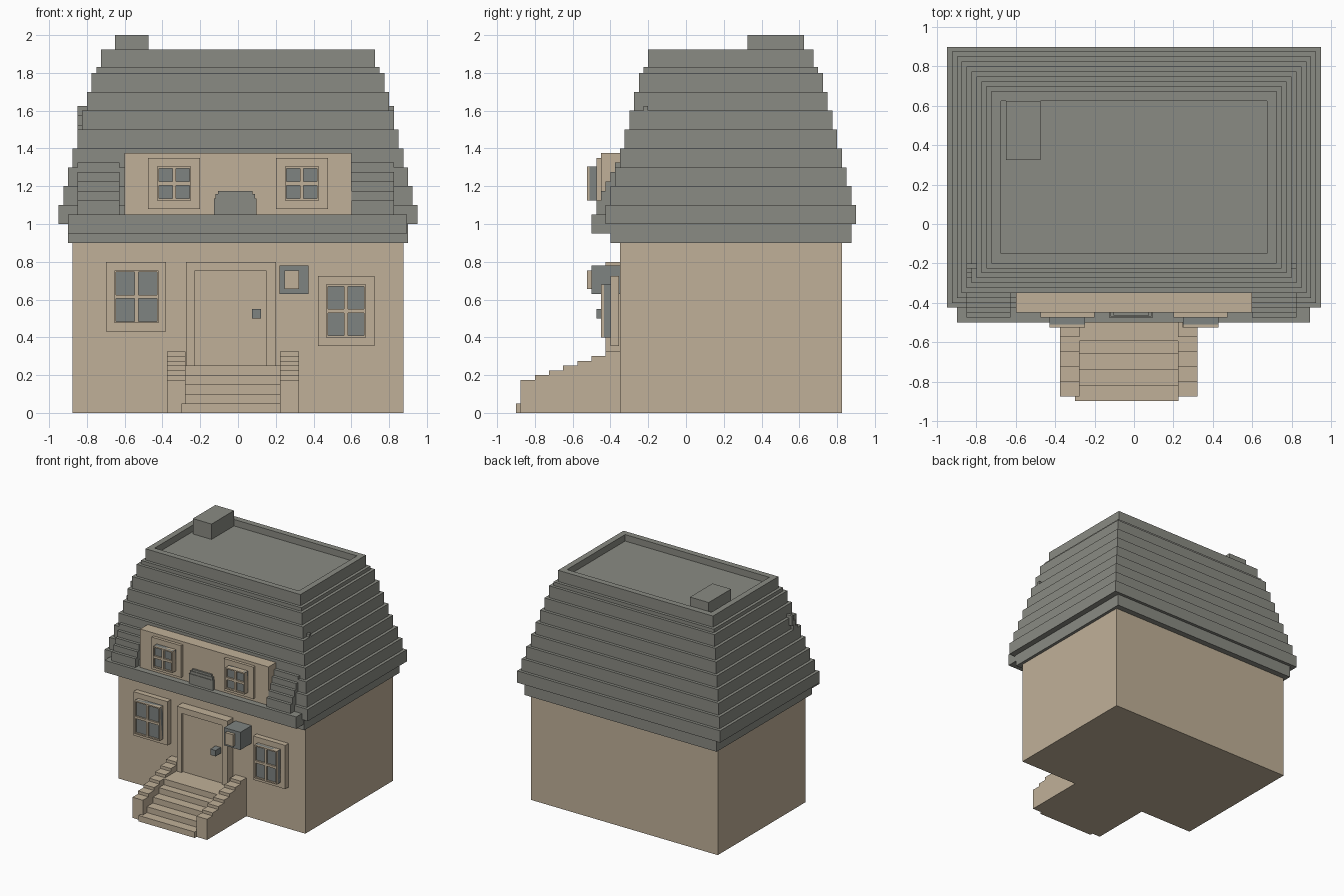
import bpy
import bmesh

cube = bpy.data.objects.get("Cube")
if cube:
    bpy.data.objects.remove(cube, do_unlink=True)


def material(name, rgb):
    m = bpy.data.materials.new(name)
    m.use_nodes = True
    color = (*rgb, 1)
    m.diffuse_color = color
    m.node_tree.nodes["Principled BSDF"].inputs["Base Color"].default_value = color
    return m


STONE = material("sand stone", (0.527, 0.434, 0.314))
SLATE = material("grey slate", (0.254, 0.258, 0.227))
GLASS = material("dull blue grey", (0.209, 0.227, 0.22))


def boxes(name, mat, *ranges):
    """One object made of axis-aligned boxes, each (x0, x1, y0, y1, z0, z1)."""
    bm = bmesh.new()
    for x0, x1, y0, y1, z0, z1 in ranges:
        made = bmesh.ops.create_cube(bm, size=1)
        for v in made["verts"]:
            v.co.x = x1 if v.co.x > 0 else x0
            v.co.y = y1 if v.co.y > 0 else y0
            v.co.z = z1 if v.co.z > 0 else z0
    mesh = bpy.data.meshes.new(name)
    bm.to_mesh(mesh)
    bm.free()
    mesh.materials.append(mat)
    ob = bpy.data.objects.new(name, mesh)
    bpy.context.collection.objects.link(ob)
    return ob


def window(name, wall, x0, x1, z0, z1, pane):
    """Surround plate, glazing block, four panes and the bars around them."""
    px0, px1, pz0, pz1 = pane
    plate, front = wall - 0.025, wall - 0.075
    boxes(name + "_surround", STONE, (x0, x1, plate, wall + 0.02, z0, z1))
    boxes(name + "_glass", GLASS, (px0, px1, front + 0.015, plate + 0.01, pz0, pz1))
    cx, cz = (px0 + px1) / 2, (pz0 + pz1) / 2
    b, h = 0.005, 0.01
    bars = [(x - w, x + w, front, plate, pz0, pz1)
            for x, w in ((px0 + b, b), (cx, h), (px1 - b, b))]
    bars += [(px0, px1, front, plate, z - w, z + w)
             for z, w in ((pz0 + b, b), (cz, h), (pz1 - b, b))]
    boxes(name + "_bars", STONE, *bars)


# Walls and eaves
boxes("house_walls", STONE, (-0.875, 0.875, -0.35, 0.825, 0, 0.92))
boxes("eave_band", SLATE, (-0.9, 0.9, -0.4, 0.875, 0.9, 1.0))
boxes("front_ledge", SLATE, (-0.9, 0.895, -0.5, -0.38, 0.95, 1.05))

# Stepped roof courses, each set in from the one below
courses = []
for i in range(9):
    s = 0.025 * i
    top = 1.1 + 0.1 * i if i < 8 else 1.83
    courses.append((s - 0.95, 0.95 - s, s - 0.425, 0.9 - s, 1 + 0.1 * i, top))
boxes("roof_courses", SLATE, *courses)

# Flat top with a raised rim
X, Y0, Y1, Z0, Z1, T = 0.725, -0.2, 0.675, 1.825, 1.925, 0.05
boxes("roof_deck", SLATE, (T - X, X - T, Y0 + T, Y1 - T, Z0, 1.87))
boxes("roof_rim", SLATE,
      (-X, X, Y0, Y0 + T, Z0, Z1), (-X, X, Y1 - T, Y1, Z0, Z1),
      (-X, T - X, Y0 + T, Y1 - T, Z0, Z1), (X - T, X, Y0 + T, Y1 - T, Z0, Z1))
boxes("chimney", SLATE, (-0.65, -0.475, 0.325, 0.625, 1.85, 2.0))

# Fine shingle steps on both sides of the dormer
for side, x0, x1 in (("right", -0.85, -0.627), ("left", 0.6, 0.825)):
    steps = []
    for k in range(11):
        y, z = -0.475 + 0.025 * k, 1.125 + 0.05 * k
        steps.append((x0, x1, y, y + 0.025 if k > 4 else -0.3, z - 0.085, z))
    boxes(side + "_shingle_steps", SLATE, *steps)

# Dormer with its windows and centre ornament
boxes("dormer", STONE, (-0.6, 0.6, -0.45, -0.25, 1.03, 1.375))
for side, cx in (("right", -0.338), ("left", 0.338)):
    window("dormer_window_" + side, -0.45, cx - 0.138, cx + 0.138, 1.08, 1.35,
           (cx - 0.09, cx + 0.09, 1.125, 1.305))
boxes("dormer_ornament", SLATE,
      (-0.128, 0.097, -0.475, -0.44, 1.04, 1.135),
      (-0.12, 0.09, -0.47, -0.44, 1.13, 1.158),
      (-0.105, 0.077, -0.465, -0.44, 1.15, 1.175))

# Ground floor windows
window("lower_window_right", -0.375, -0.7, -0.38, 0.43, 0.8,
       (-0.655, -0.42, 0.475, 0.755))
window("lower_window_left", -0.375, 0.423, 0.722, 0.355, 0.725,
       (0.467, 0.677, 0.4, 0.68))

# Door, its frame and knob
boxes("door_frame", STONE,
      (-0.275, -0.23, -0.425, -0.34, 0.2, 0.8),
      (0.15, 0.2, -0.425, -0.34, 0.2, 0.8),
      (-0.23, 0.15, -0.425, -0.34, 0.75, 0.8))
boxes("door", STONE, (-0.23, 0.15, -0.405, -0.34, 0.2, 0.75))
boxes("door_knob", GLASS, (0.073, 0.123, -0.475, -0.4, 0.5, 0.55))

# Wall lantern
boxes("lantern_case", GLASS, (0.22, 0.372, -0.5, -0.34, 0.63, 0.78))
boxes("lantern_pane", STONE, (0.247, 0.322, -0.525, -0.49, 0.655, 0.755))

# Front steps
treads = [(-0.3, 0.225, -0.9, -0.35, 0, 0.05)]
treads += [(-0.28, 0.225, y, -0.35, 0, 0.1 + 0.05 * i)
           for i, y in enumerate((-0.82, -0.74, -0.66, -0.595))]
boxes("stair_treads", STONE, *treads)

# Stepped side walls of the stairs
for side, x0, x1 in (("right", -0.375, -0.278), ("left", 0.223, 0.323)):
    wall = [(x0, x1, -0.875 + 0.075 * i, -0.34, 0, 0.175 + 0.025 * i)
            for i in range(7)]
    boxes(side + "_stair_wall", STONE, *wall)
